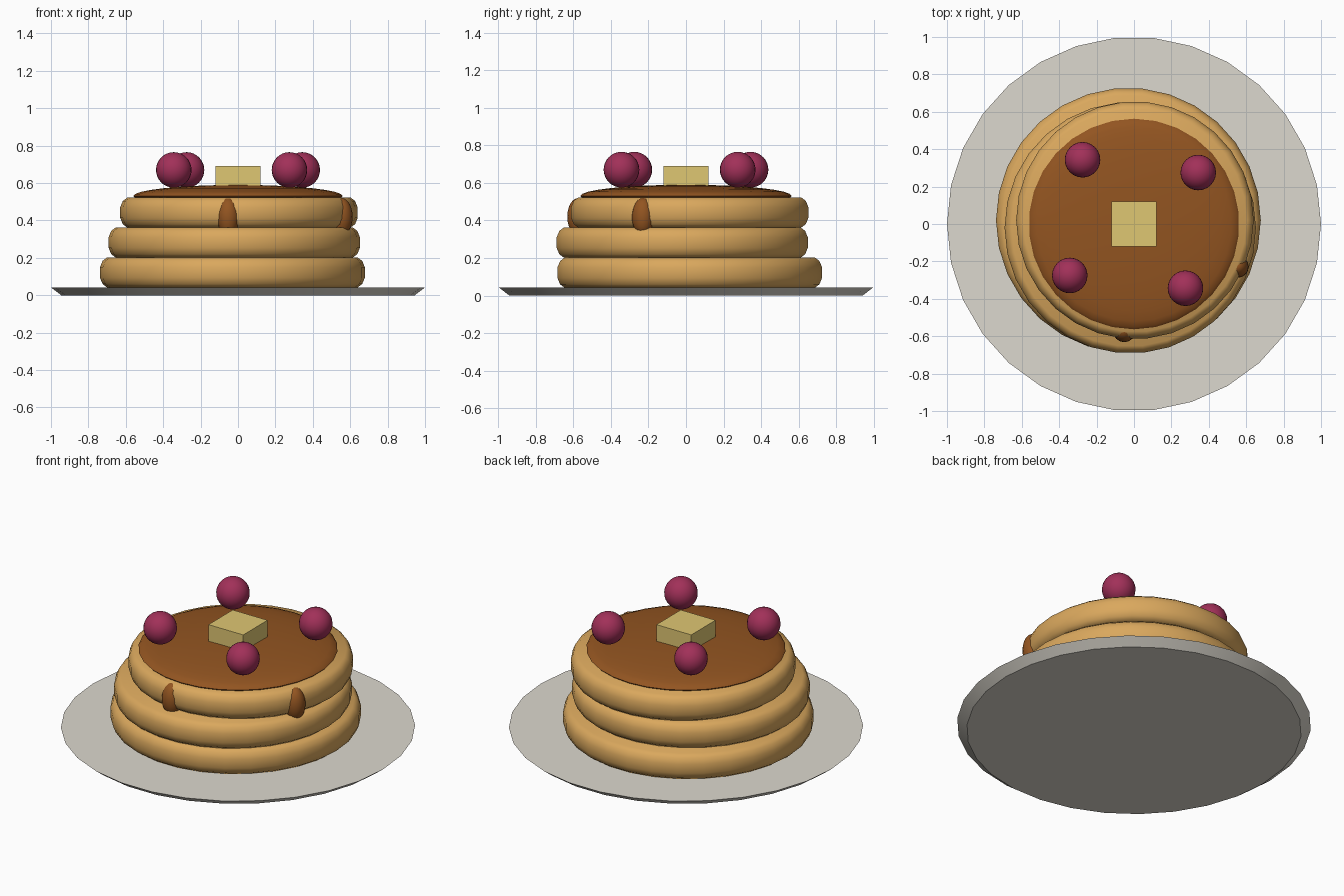
import bpy, math

if "Cube" in bpy.data.objects:
    bpy.data.objects.remove(bpy.data.objects["Cube"])

SIDES = 30


def material(name, rgb):
    m = bpy.data.materials.new(name)
    m.diffuse_color = (*rgb, 1)
    m.use_nodes = True
    m.node_tree.nodes["Principled BSDF"].inputs["Base Color"].default_value = m.diffuse_color
    return m


china = material("china", (0.72, 0.69, 0.62))
batter = material("batter", (0.70, 0.39, 0.11))
syrup = material("syrup", (0.29, 0.09, 0.015))
butter = material("butter", (0.74, 0.57, 0.17))
berry = material("berry", (0.36, 0.03, 0.10))


def finish(obj, name, mat, angle=None):
    obj.name = name
    obj.data.materials.append(mat)
    if angle:
        bpy.ops.object.select_all(action='DESELECT')
        obj.select_set(True)
        bpy.context.view_layer.objects.active = obj
        bpy.ops.object.shade_smooth_by_angle(angle=math.radians(angle))
    return obj


def lathe(name, profile, loc, mat, angle=40):
    """Closed solid of revolution from (radius, height) points, bottom to top."""
    verts, faces = [], []
    for r, z in profile:
        for i in range(SIDES):
            a = math.tau * i / SIDES
            verts.append((r * math.cos(a), r * math.sin(a), z))
    for k in range(len(profile) - 1):
        for i in range(SIDES):
            j = (i + 1) % SIDES
            b, t = k * SIDES, (k + 1) * SIDES
            faces.append((b + i, b + j, t + j, t + i))
    top = (len(profile) - 1) * SIDES
    faces.append(tuple(range(SIDES - 1, -1, -1)))
    faces.append(tuple(range(top, top + SIDES)))
    mesh = bpy.data.meshes.new(name)
    mesh.from_pydata(verts, [], faces)
    obj = bpy.data.objects.new(name, mesh)
    bpy.context.collection.objects.link(obj)
    obj.location = loc
    return finish(obj, name, mat, angle)


def ball(name, loc, scale, mat, seg=24, rings=16):
    bpy.ops.mesh.primitive_uv_sphere_add(segments=seg, ring_count=rings, radius=1, location=loc)
    obj = bpy.context.object
    obj.scale = scale
    bpy.ops.object.transform_apply(location=False, rotation=False, scale=True)
    return finish(obj, name, mat, 60)


# Plate: shallow disc flaring outward to the rim
lathe("plate", [(0.945, 0), (1.0, 0.042)], (0, 0, 0), china, 30)

# Three stacked pancakes with rounded edges, slightly off centre
for n, (x, y, r) in enumerate([(-0.03, 0.02, 0.708), (-0.02, -0.02, 0.672), (0.005, 0.02, 0.635)]):
    edge = [(r - 0.038, 0), (r - 0.014, 0.018), (r, 0.052),
            (r, 0.108), (r - 0.014, 0.142), (r - 0.038, 0.16)]
    lathe(f"pancake_{n + 1}", edge, (x, y, 0.042 + 0.16 * n), batter)

# Syrup pool: flattened dome over the top pancake
ball("syrup_pool", (0, 0, 0.53), (0.563, 0.563, 0.06), syrup, 30, 16)

# Syrup drips half sunk into the side of the top pancake
for n, (x, y) in enumerate([(-0.052, -0.572), (0.553, -0.228)]):
    ball(f"syrup_drip_{n + 1}", (x, y, 0.42), (0.06, 0.06, 0.1), syrup, 16, 12)

# Butter pat
bpy.ops.mesh.primitive_cube_add(size=1, location=(0, 0, 0.635))
pat = bpy.context.object
pat.scale = (0.24, 0.24, 0.11)
bpy.ops.object.transform_apply(location=False, rotation=False, scale=True)
finish(pat, "butter_pat", butter)

# Four berries, evenly spaced round the top
for n in range(4):
    a = math.radians(38.7 + 90 * n)
    ball(f"berry_{n + 1}", (0.44 * math.cos(a), 0.44 * math.sin(a), 0.67), (0.095,) * 3, berry)
